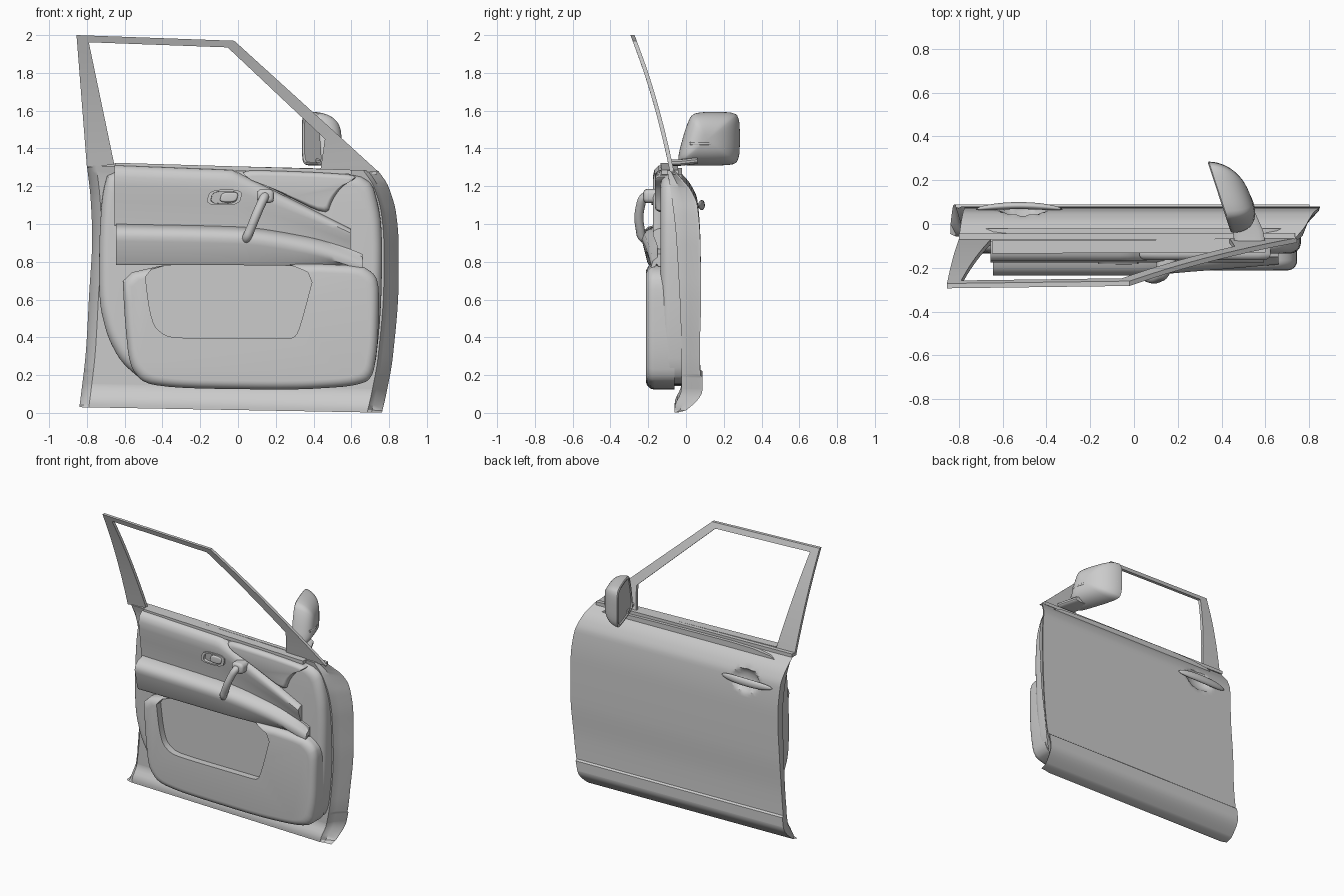
import bpy, bmesh, math
from mathutils import Vector

if "Cube" in bpy.data.objects:
    bpy.data.objects.remove(bpy.data.objects["Cube"])


def make(name, verts, faces, angle=35):
    me = bpy.data.meshes.new(name)
    me.from_pydata(verts, [], faces)
    bm = bmesh.new()
    bm.from_mesh(me)
    bmesh.ops.remove_doubles(bm, verts=bm.verts, dist=1e-5)
    bmesh.ops.recalc_face_normals(bm, faces=bm.faces)
    bm.to_mesh(me)
    bm.free()
    ob = bpy.data.objects.new(name, me)
    bpy.context.collection.objects.link(ob)
    shade(ob, angle)
    return ob


def shade(ob, angle=35):
    bpy.ops.object.select_all(action='DESELECT')
    ob.select_set(True)
    bpy.context.view_layer.objects.active = ob
    bpy.ops.object.shade_smooth_by_angle(angle=math.radians(angle))


def loft(name, rings, angle=35, caps=True, wrap=False):
    n, m = len(rings[0]), len(rings)
    verts = [p for r in rings for p in r]
    faces = [(i * n + j, i * n + (j + 1) % n, (i + 1) % m * n + (j + 1) % n, (i + 1) % m * n + j)
             for i in range(m if wrap else m - 1) for j in range(n)]
    if caps and not wrap:
        faces += [tuple(range(n)), tuple(range((m - 1) * n, m * n))]
    return make(name, verts, faces, angle)


def curve(table, x):
    """Smooth monotone interpolation through (x, value) pairs."""
    n = len(table)
    if x <= table[0][0]:
        return table[0][1]
    if x >= table[-1][0]:
        return table[-1][1]
    d = [(b[1] - a[1]) / (b[0] - a[0]) for a, b in zip(table, table[1:])]
    s = [d[0]] + [2 * p * q / (p + q) if p * q > 0 else 0 for p, q in zip(d, d[1:])] + [d[-1]]
    i = next(k for k in range(n - 1) if x <= table[k + 1][0])
    h = table[i + 1][0] - table[i][0]
    t = (x - table[i][0]) / h
    return ((1 + 2 * t) * (1 - t) ** 2 * table[i][1] + t * t * (3 - 2 * t) * table[i + 1][1]
            + h * (t * (1 - t) ** 2 * s[i] + t * t * (t - 1) * s[i + 1]))


def chaikin(pts, times=2):
    for _ in range(times):
        out = []
        for a, b in zip(pts, pts[1:] + pts[:1]):
            out += [tuple(p * .8 + q * .2 for p, q in zip(a, b)), tuple(p * .2 + q * .8 for p, q in zip(a, b))]
        pts = out
    return pts


def pad(name, outline, back, front, r, steps=6):
    """Cushion-like panel facing -y with a rounded front edge."""
    o = chaikin(outline)
    xs, zs = [p[0] for p in o], [p[1] for p in o]
    cx, cz = (min(xs) + max(xs)) / 2, (min(zs) + max(zs)) / 2
    hx, hz = (max(xs) - min(xs)) / 2, (max(zs) - min(zs)) / 2
    rings = [[(x, back, z) for x, z in o]]
    for k in range(steps + 1):
        a = math.pi / 2 * k / steps
        ins = r * (1 - math.cos(a))
        y = front + r * (1 - math.sin(a))
        rings.append([(cx + (x - cx) * (1 - ins / hx), y, cz + (z - cz) * (1 - ins / hz)) for x, z in o])
    return loft(name, rings)


def tube(name, pts, r):
    cu = bpy.data.curves.new(name, 'CURVE')
    cu.dimensions, cu.bevel_depth, cu.bevel_resolution, cu.use_fill_caps = '3D', r, 4, True
    sp = cu.splines.new('BEZIER')
    sp.bezier_points.add(len(pts) - 1)
    for bp, p in zip(sp.bezier_points, pts):
        bp.co, bp.handle_left_type, bp.handle_right_type = p, 'AUTO', 'AUTO'
    ob = bpy.data.objects.new(name, cu)
    bpy.context.collection.objects.link(ob)
    return ob


def bar(name, a, b, dy, dz):
    """Straight rectangular strip from a to b."""
    c = [(-dy, -dz), (dy, -dz), (dy, dz), (-dy, dz)]
    return loft(name, [[(p[0], p[1] + u, p[2] + v) for u, v in c] for p in (a, b)])


# Door shell: outer skin, edge walls and inner face lofted upwards
left = [(0, -.84), (.06, -.832), (.3, -.805), (.6, -.788), (.9, -.772), (1.1, -.78), (1.28, -.8)]
right = [(0, .762), (.1, .785), (.3, .82), (.7, .85), (.9, .85), (1.05, .838), (1.2, .795), (1.29, .735)]
outer = [(0, -.045), (.012, 0), (.125, .088), (.19, .088), (.2, .076), (.35, .074), (.6, .08), (.9, .076),
         (1.1, .06), (1.18, .025), (1.24, -.025), (1.28, -.06)]
inner = [(0, -.06), (.025, -.06), (.12, -.025), (.3, -.025), (.9, -.05), (1.2, -.085), (1.28, -.1)]
levels = sorted({round(i * .0205, 4) for i in range(63)} | {.012, .125, .19, .2, 1.28})
rings, nx = [], 84
for z in levels:
    xl, xr, yo, yi = (curve(t, z) for t in (left, right, outer, inner))
    ring = []
    for i in range(nx + 1):
        x = xl + (xr - xl) * i / nx
        q = ((x + .51) / .105) ** 2 + ((z - 1.075) / .075) ** 2
        ring.append((x, yo - (.045 * (1 - q) ** .6 if q < 1 else 0), z))
    ring += [(xr - .005, yo - .012 * (yo - yi) / .1, z), (xr - .055, yi + (yo - yi) * .45, z), (xr - .078, yi, z),
             (xl + .05, yi, z), (xl + .022, yi + (yo - yi) * .3, z), (xl + .004, yo - .012 * (yo - yi) / .1, z)]
    rings.append([(x, y, z + .015 - .018 * x) for x, y, z in ring])
loft("door_shell", rings, 32)

# Window frame: paired outer and inner corner points, leaning inwards
lean = [(1.27, -.062), (1.4, -.09), (1.6, -.14), (1.8, -.2), (2, -.272)]
pairs = [((-.80, 1.30), (-.655, 1.315)), ((-.855, 2.0), (-.79, 1.962)), ((-.02, 1.97), (-.055, 1.935)),
         ((.52, 1.48), (.46, 1.45)), ((.745, 1.275), (.435, 1.275))]
rings = []
for (o1, i1), (o2, i2) in zip(pairs, pairs[1:]):
    for k in range(11):
        t = k / 10
        (ox, oz), (ix, iz) = Vector(o1).lerp(Vector(o2), t), Vector(i1).lerp(Vector(i2), t)
        yo, yi = curve(lean, oz), curve(lean, iz)
        rings.append([(ox, yo, oz), (ix, yi, iz), (ix, yi - .022, iz), (ox, yo - .022, oz)])
loft("window_frame", rings)
bar("outer_belt_strip", (-.80, -.058, 1.312), (.735, -.055, 1.275), .014, .012)
bar("inner_belt_strip", (-.65, -.105, 1.312), (.6, -.1, 1.275), .03, .012)

# Interior trim backing
pad("trim_base", [(-.68, 1.305), (-.72, 1.15), (-.735, .9), (-.735, .58), (-.69, .4), (-.62, .27), (-.5, .165),
                  (0, .14), (.6, .15), (.72, .19), (.755, .5), (.765, .85), (.755, 1.05), (.7, 1.255), (.4, 1.275)],
    -.02, -.135, .05)

# Lower cushion with a map pocket cut into it
lower = pad("lower_trim_panel", [(-.615, .79), (-.6, .5), (-.575, .25), (-.5, .155), (-.3, .13), (.3, .122),
                                 (.6, .14), (.71, .175), (.74, .35), (.748, .65), (.73, .73), (.64, .79)],
            -.06, -.212, .045)
o = chaikin([(-.5, .8), (-.47, .55), (-.44, .45), (-.37, .4), (-.2, .395), (.2, .395), (.3, .395), (.33, .46), (.42, .8)])
cutter = loft("pocket_cutter", [[(x, y, z) for x, z in o] for y in (-.3, -.165)])
cutter.hide_render = True
mod = lower.modifiers.new("pocket", 'BOOLEAN')
mod.operation, mod.object, mod.solver = 'DIFFERENCE', cutter, 'EXACT'
bpy.context.view_layer.objects.active = lower
bpy.ops.object.modifier_apply(modifier="pocket")
bpy.data.objects.remove(cutter)
shade(lower)

# Armrest and upper pad share the line where they meet
seam = [(-.65, 1.0), (0, .985), (.35, .935), (.6, .865), (.66, .84)]
reach = [(-.65, -.235), (0, -.235), (.3, -.215), (.66, -.185)]
crest = [(-.655, 1.315), (-.03, 1.29)]
arm, top = [], []
for i in range(41):
    x = -.645 + 1.305 * i / 40
    zt, zb, y = curve(seam, x), .782 - .012 * max(0, x), curve(reach, x)
    arm.append([(x, *p) for p in [(-.08, zt), (-.15, zt), (y + .035, zt - .015), (y + .01, zt - .035),
                                  (y, zt - .065), (y + .006, zt - .09), (y + .03, zb + .015), (y + .04, zb), (-.08, zb)]])
    x = -.655 + 1.25 * i / 40
    zb = curve(seam, x) - .01
    h = (curve(crest, x) if x < -.03 else max(zb + .012, 1.29 - .5 * (x + .03))) - zb
    top.append([(x, y, zb + h * f) for y, f in [(-.08, 0), (-.145, 0), (-.15, .15), (-.16, .4), (-.173, .65),
                                               (-.176, .8), (-.168, .91), (-.145, .98), (-.11, 1), (-.08, 1)]])
loft("armrest", arm, 40)
loft("upper_trim_pad", top, 40)
pad("front_corner_pad", [(-.03, 1.288), (.2, 1.178), (.47, 1.045), (.5, 1.13), (.55, 1.2), (.65, 1.258), (.4, 1.275)],
    -.08, -.165, .03)

# Pull handle and inner latch
tube("pull_handle", [(.15, -.14, 1.15), (.142, -.215, 1.145), (.115, -.242, 1.09), (.065, -.242, .97),
                     (.045, -.225, .925), (.04, -.16, .915)], .024)
pad("pull_handle_mount", [(.1, 1.11), (.19, 1.11), (.19, 1.185), (.1, 1.185)], -.12, -.225, .02)
frame = [(-.172, 1.1), (.008, 1.1), (.026, 1.182), (-.148, 1.182)]
o = chaikin(frame)
loft("latch_bezel", [[(-.073 + (x + .073) * s, y, 1.141 + (z - 1.141) * s) for x, z in o]
                     for s, y in ((1, -.14), (1, -.182), (.78, -.182), (.74, -.14))], wrap=True)
pad("latch_lever", [(-.10, 1.115), (-.01, 1.115), (.005, 1.168), (-.085, 1.168)], -.15, -.184, .01)

# Outside door handle over its recess
rings = []
for i in range(25):
    t = -1 + i / 12
    w = max(.03, (1 - abs(t) ** 2.6) ** .5)
    rings.append([(-.525 + .198 * t, .068 + .016 * (1 - t * t) + .016 * w * math.cos(a),
                   1.1 + .027 * w * math.sin(a)) for a in (2 * math.pi * k / 16 for k in range(16))])
loft("outer_handle", rings, 60)

# Mirror: rounded housing swelling forwards from the glass face
o = chaikin([(-.04, 1.31), (-.04, 1.37), (-.005, 1.5), (.03, 1.585), (.12, 1.595), (.265, 1.59), (.285, 1.54),
             (.285, 1.37), (.265, 1.315), (.15, 1.308)])


def mirror_ring(t, s):
    return [(.43 - .33 * y + .145 * t, y, z) for y, z in ((.11 + (v - .11) * s, 1.445 + (w - 1.445) * s) for v, w in o)]


steps = [(.1, .01), (.1, .86), (0, .9), (0, .96), (.04, 1)] + [
    (.04 + .96 * math.sin(a), max(.02, math.cos(a) ** .75)) for a in (math.pi / 2 * k / 14 for k in range(1, 15))]
loft("mirror_housing", [mirror_ring(t, s) for t, s in steps], 40)
loft("mirror_glass", [mirror_ring(t, .88) for t in (.06, .09)])
tube("mirror_lamp_strip", [(.375, .274, 1.425), (.435, .24, 1.425), (.497, .17, 1.425), (.54, .09, 1.425), (.545, .02, 1.425)], .008)
loft("mirror_arm", [[(x + u, y, z + v) for u, v in chaikin([(-.07, -.017), (.07, -.017), (.07, .017), (-.07, .017)])]
                    for x, y, z in ((.53, -.085, 1.325), (.52, -.03, 1.325), (.48, .06, 1.335))])
